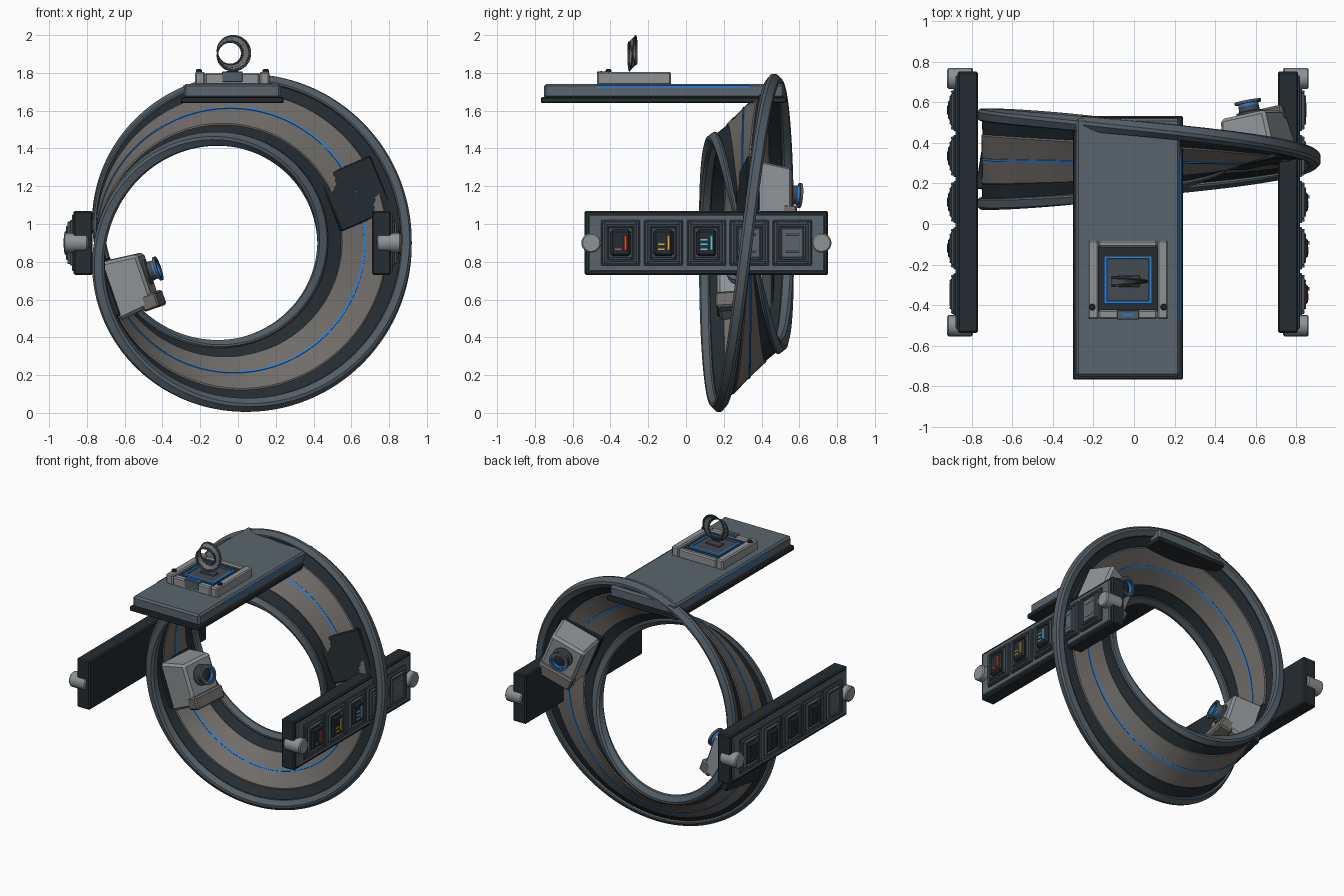
import bpy, bmesh, math
from mathutils import Matrix, Vector

if "Cube" in bpy.data.objects:
    bpy.data.objects.remove(bpy.data.objects["Cube"])

CX, CY, CZ = -0.03, 0.32, 0.90          # centre of the twisted ring
R = 0.70
COL = dict(rim=(.085, .11, .13), dark=(.018, .025, .03), taupe=(.16, .15, .14), light=(.27, .29, .30),
           slab=(.10, .13, .15), blue=(.02, .22, .7), orange=(.8, .08, .02), amber=(.8, .4, .05),
           cyan=(.15, .6, .8), mid=(.06, .07, .085))
MATS = {}


def finish(name, bm, col, m=None, smooth=False):
    bmesh.ops.recalc_face_normals(bm, faces=bm.faces)
    if m is not None:
        bm.transform(m)
        bmesh.ops.recalc_face_normals(bm, faces=bm.faces)
    me = bpy.data.meshes.new(name)
    bm.to_mesh(me)
    bm.free()
    if col not in MATS:
        MATS[col] = bpy.data.materials.new(col)
        MATS[col].diffuse_color = (*COL[col], 1)
    me.materials.append(MATS[col])
    ob = bpy.data.objects.new(name, me)
    bpy.context.collection.objects.link(ob)
    if smooth:
        bpy.context.view_layer.objects.active = ob
        ob.select_set(True)
        bpy.ops.object.shade_smooth_by_angle(angle=math.radians(35))
        ob.select_set(False)
    return ob


def boxes(name, dims, col, bevel=0.0, m=None, taper=1.0):
    """Boxes given as (x0, x1, y0, y1, z0, z1), joined in one mesh."""
    bm = bmesh.new()
    for x0, x1, y0, y1, z0, z1 in dims:
        mat = Matrix.Translation(((x0+x1)/2, (y0+y1)/2, (z0+z1)/2)) @ Matrix.Diagonal((x1-x0, y1-y0, z1-z0, 1))
        vs = bmesh.ops.create_cube(bm, size=1, matrix=mat)['verts']
        for v in vs:
            if v.co.z > (z0+z1)/2:
                v.co.x = (x0+x1)/2 + (v.co.x-(x0+x1)/2)*taper
                v.co.y = (y0+y1)/2 + (v.co.y-(y0+y1)/2)*taper
    if bevel:
        bmesh.ops.bevel(bm, geom=bm.edges[:], offset=bevel, segments=1, affect='EDGES')
    return finish(name, bm, col, m)


def frame(x, y, hx, hy, w, z0, z1):
    """Four bars forming a rectangular frame."""
    return [(x-hx, x-hx+w, y-hy, y+hy, z0, z1), (x+hx-w, x+hx, y-hy, y+hy, z0, z1),
            (x-hx+w, x+hx-w, y-hy, y-hy+w, z0, z1), (x-hx+w, x+hx-w, y+hy-w, y+hy, z0, z1)]


def lathe(name, prof, col, m, n=32, closed=False):
    bm = bmesh.new()
    rings = [[bm.verts.new((r*math.cos(2*math.pi*i/n), r*math.sin(2*math.pi*i/n), z)) for i in range(n)]
             for r, z in prof]
    for k in range(len(rings) if closed else len(rings)-1):
        a, b = rings[k], rings[(k+1) % len(rings)]
        for i in range(n):
            bm.faces.new((a[i], a[(i+1) % n], b[(i+1) % n], b[i]))
    if not closed:
        bm.faces.new(rings[0])
        bm.faces.new(rings[-1])
    return finish(name, bm, col, m, True)


def ring_frame(th):
    """Point on the centre line, width direction and normal of the half-twisted band."""
    rad, ax = Vector((math.cos(th), 0, math.sin(th))), Vector((0, 1, 0))
    c, s = math.cos(th/2), math.sin(th/2)
    return rad*R, rad*c + ax*s, ax*c - rad*s


def band(name, prof, col, centre, scale=1.0, n=128, closed=True):
    """Sweep a half section twice round the ring so the half twist closes on itself."""
    bm = bmesh.new()
    rows = []
    for i in range(2*n):
        p, d, nn = ring_frame(2*math.pi*i/n)
        rows.append([bm.verts.new(Vector(centre) + (p + d*s + nn*h)*scale) for s, h in prof])
    k = len(prof)
    for i in range(2*n):
        a, b = rows[i], rows[(i+1) % (2*n)]
        for j in range(k if closed else k-1):
            bm.faces.new((a[j], a[(j+1) % k], b[(j+1) % k], b[j]))
    return finish(name, bm, col, None, True)


def twisted_ring(prefix, centre, scale, n):
    band(prefix + "_rim", [(.193, .026), (.2, .033), (.238, .033), (.25, .02), (.25, -.02), (.238, -.033),
                           (.2, -.033), (.193, -.026)], 'rim', centre, scale, n)
    band(prefix + "_groove", [(.12, .015), (.2, .015), (.2, -.015), (.12, -.015)], 'dark', centre, scale, n)
    band(prefix + "_panel", [(0, .021), (.118, .021), (.124, .015), (.124, -.015), (.118, -.021), (0, -.021)],
         'taupe', centre, scale, n, False)
    band(prefix + "_light_line", [(0, .025), (.006, .025), (.006, -.025), (0, -.025)], 'blue', centre, scale, n, False)


twisted_ring("ring", (CX, CY, CZ), 1.0, 128)

# Two camera pods standing on the band
for tag, deg in (("right", 23), ("left", 199)):
    th = math.radians(deg)
    p, d, nn = ring_frame(th)
    up = Vector((-math.sin(th), 0, math.cos(th)))
    if up.z < 0:
        up = -up
    up = (up - nn*up.dot(nn)).normalized()
    x = up.cross(nn)
    m = Matrix.Translation(Vector((CX, CY, CZ)) + p) @ Matrix((x, up, nn)).transposed().to_4x4()
    boxes(tag+"_pod_base", [(-.15, .15, -.17, .14, -.025, .04)], 'dark', .006, m)
    boxes(tag+"_pod_body", [(-.14, .14, -.195, .13, .02, .225)], 'light', .016, m, .86)
    boxes(tag+"_pod_lip", [(-.125, .125, -.195, -.11, .16, .25)], 'taupe', .01, m)
    lathe(tag+"_lens_barrel", [(.068, .21), (.068, .236), (.052, .242), (.05, .268)], 'mid', m)
    lathe(tag+"_lens_glass", [(.04, .26), (.038, .272), (.015, .278)], 'dark', m)
    for part, r0, r1, z0, z1, c in (("lens_ring", .05, .066, .28, .294, 'rim'),
                                    ("lens_light", .042, .05, .268, .289, 'blue')):
        lathe(tag+"_"+part, [(r0, z0), (r1, z0), (r1, z1), (r0, z1)], c, m, 32, True)

# Side panels with five modules each
for tag, sg in (("right", 1), ("left", -1)):
    m = Matrix(((0, 0, sg, CX), (1, 0, 0, .108), (0, 1, 0, CZ), (0, 0, 0, 1)))
    boxes(tag+"_panel_back", [(-.645, .645, -.17, .17, .74, .84)], 'dark', .008, m)
    boxes(tag+"_panel_face", [(-.625, .625, -.15, .15, .835, .85)], 'slab', .005, m)
    for u in (-.61, .61):
        lathe(tag+"_end_knob", [(.045, .765), (.052, .772), (.052, .885), (.045, .892)], 'light',
              m @ Matrix.Translation((u, 0, 0)), 24)
    for i in range(5):
        u = -.455 + .2275*i
        boxes(tag+"_module_plate", [(u-.104, u+.104, -.12, .12, .845, .86)], 'mid', .004, m)
        boxes(tag+"_module_frame", frame(u, 0, .096, .112, .014, .855, .872), 'slab', .003, m)
        boxes(tag+"_module_inner", frame(u, 0, .072, .09, .012, .855, .880), 'rim', .003, m)
        lit = i < 3 if sg > 0 else i > 0
        if lit:
            boxes(tag+"_module_window", [(u-.052, u+.052, -.07, .07, .855, .888)], 'dark', .012, m)
            if sg > 0:
                c = ('orange', 'amber', 'cyan')[i]
                boxes("status_bar", [(u+.018, u+.036, -.04, .04, .88, .897)], c, .003, m)
                boxes("status_ticks", [(u-.03, u+.005, -.025*k-.012, -.025*k-.004, .88, .892)
                                       for k in range(-i+1, 2)], c, 0, m)
            else:
                boxes("window_bar", [(u-.03, u+.03, -.006, .006, .88, .894)], 'mid', .002,
                      m @ Matrix.Translation((u, 0, 0)) @ Matrix.Rotation(.9, 4, 'Z') @ Matrix.Translation((-u, 0, 0)))
        else:
            boxes(tag+"_blank_cover", [(u-.06, u+.06, -.08, .08, .855, .876)], 'slab', .006, m)
            boxes(tag+"_blank_dashes", [(u-.035, u+.035, v-.005, v+.005, .87, .881) for v in (-.045, .045)],
                  'light', .002, m)

# Top deck
boxes("deck_base", [(-.302, .242, -.768, .532, 1.64, 1.672)], 'dark', .006)
boxes("deck_plate", [(-.287, .227, -.752, .52, 1.665, 1.742)], 'slab', .012)
boxes("deck_side_light", [(x-.004, x+.004, -.48, .335, 1.722, 1.732) for x in (-.287, .227)], 'blue')

# Display mount on the deck
boxes("mount_frame", [(-.228, -.175, -.47, -.08, 1.735, 1.806), (.115, .168, -.47, -.08, 1.735, 1.806),
                      (-.175, .115, -.47, -.425, 1.735, 1.80), (-.175, .115, -.115, -.08, 1.735, 1.80)], 'light', .008)
boxes("mount_tray", [(-.18, .12, -.43, -.11, 1.735, 1.785)], 'dark')
boxes("tray_light", frame(-.03, -.275, .118, .118, .014, 1.78, 1.795), 'blue')
boxes("tray_pad", [(-.13, .07, -.375, -.175, 1.78, 1.792)], 'mid')
boxes("mount_latch", [(-.085, .025, -.472, -.425, 1.75, 1.808)], 'rim', .004)
boxes("latch_light", [(-.06, 0, -.452, -.444, 1.80, 1.811)], 'blue')
for x in (-.207, .147):
    lathe("mount_screw", [(.016, 1.8), (.016, 1.815), (.01, 1.82)], 'dark', Matrix.Translation((x, -.41, 0)), 16)

# Small twisted ring floating above the tray
boxes("emblem_stand", [(-.08, .03, -.31, -.255, 1.785, 1.80)], 'mid', .004)
twisted_ring("small_ring", (-.033, -.283, 1.904), .108, 48)

for m in bpy.data.materials:
    if m.users and not m.is_grease_pencil:
        m.use_nodes = True
        m.node_tree.nodes["Principled BSDF"].inputs["Base Color"].default_value = m.diffuse_color
